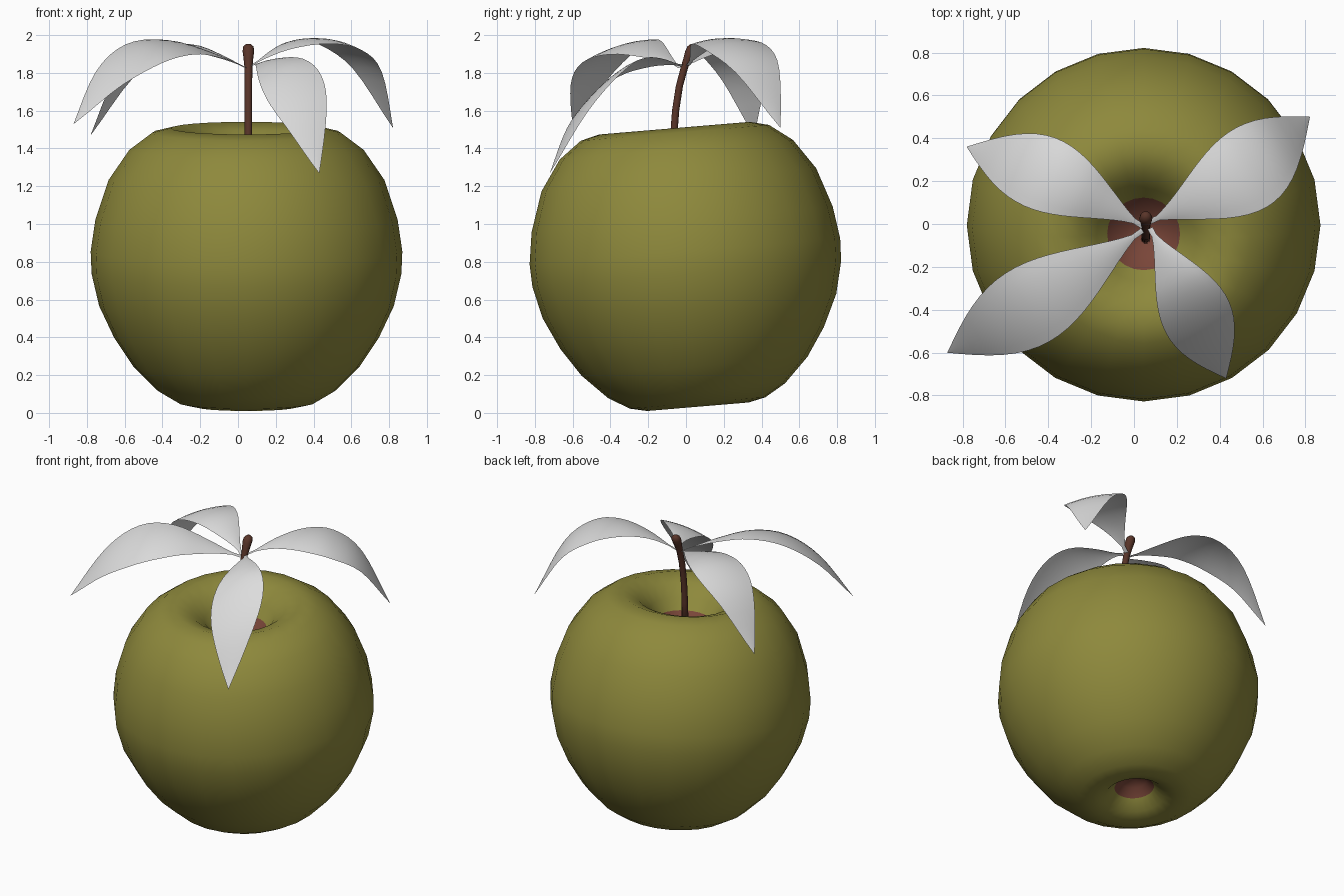
import bpy, math
from mathutils import Matrix, Vector

if "Cube" in bpy.data.objects:
    bpy.data.objects.remove(bpy.data.objects["Cube"])


def material(name, color):
    m = bpy.data.materials.new(name)
    m.diffuse_color = (*color, 1)
    m.use_nodes = True
    m.node_tree.nodes["Principled BSDF"].inputs["Base Color"].default_value = m.diffuse_color
    return m


GREEN = material("olive green skin", (0.27, 0.25, 0.045))
BROWN = material("reddish brown", (0.19, 0.06, 0.04))
STEM = material("dark brown stem", (0.10, 0.035, 0.022))
LEAF = material("pale grey leaf", (0.72, 0.72, 0.72))


def make(name, verts, faces, mats):
    me = bpy.data.meshes.new(name)
    me.from_pydata(verts, [], faces)
    for m in mats:
        me.materials.append(m)
    for p in me.polygons:
        p.use_smooth = True
    ob = bpy.data.objects.new(name, me)
    bpy.context.collection.objects.link(ob)
    return ob


def lathe(name, rings, n, mats):
    """Stack of rings (cx, cy, z, radius) from bottom to top, closed at both ends."""
    verts = [(cx + r * math.cos(2 * math.pi * k / n), cy + r * math.sin(2 * math.pi * k / n), z)
             for cx, cy, z, r in rings for k in range(n)]
    faces = []
    for i in range(len(rings) - 1):
        for k in range(n):
            a, b = i * n + k, i * n + (k + 1) % n
            faces.append((a, b, b + n, a + n))
    last = (len(rings) - 1) * n
    faces.append(tuple(reversed(range(n))))
    faces.append(tuple(range(last, last + n)))
    return make(name, verts, faces, mats)


# Apple body: turned profile with a dimple at each end, tilted towards the front
profile = [(.02, -.60), (.08, -.62), (.125, -.67), (.19, -.73), (.27, -.755), (.36, -.735),
           (.47, -.67), (.60, -.54), (.70, -.39), (.78, -.22), (.82, -.05), (.825, .07),
           (.80, .24), (.73, .45), (.62, .61), (.50, .70), (.40, .725), (.30, .69),
           (.22, .62), (.17, .55), (.08, .48), (.02, .46)]
apple = lathe("apple_body", [(0, 0, h, r) for r, h in profile], 24, [GREEN, BROWN])
for p in apple.data.polygons:
    c = p.center
    if math.hypot(c.x, c.y) < 0.17 and -0.68 < c.z < 0.56:
        p.material_index = 1          # brown core at the bottom of the dimples
apple.data.transform(Matrix.Translation((.045, 0, .785)) @ Matrix.Rotation(math.radians(4.8), 4, 'X'))

# Stem: thin, bending backwards, with a knobbly end
lathe("stem", [(.055, -.07, 1.22, .022), (.055, -.066, 1.45, .02), (.055, -.055, 1.6, .02),
               (.055, -.035, 1.73, .02), (.055, -.008, 1.83, .021), (.055, .012, 1.88, .026),
               (.055, .025, 1.915, .031), (.055, .033, 1.94, .027), (.055, .036, 1.953, .012)],
      10, [STEM])


def smooth_interp(vals, t):
    """Catmull-Rom through evenly spaced values."""
    n = len(vals) - 1
    i = min(int(t * n), n - 1)
    f = t * n - i
    b, c = vals[i], vals[i + 1]
    a = vals[i - 1] if i else 2 * b - c
    d = vals[i + 2] if i + 2 <= n else 2 * c - b
    return b + .5 * f * (c - a + f * (2 * a - 5 * b + 4 * c - d + f * (3 * (b - c) + d - a)))


def leaf(name, base, tip, heights, width, shift, roll):
    """Arching leaf sheet; roll is the sideways slope, shift bows it sideways."""
    base, tip = Vector(base), Vector(tip)
    u = (tip - base).normalized()
    side = Vector((-u.y, u.x))
    rows, cols = 20, 8
    verts = []
    for i in range(rows + 1):
        t = i / rows
        w = max(width * math.sin(math.pi * t ** 1.3), .012 * (1 - t) + .001)
        off = shift * math.sin(math.pi * t)
        mid = base.lerp(tip, t)
        for j in range(cols + 1):
            s = 2 * j / cols - 1
            d = off + s * w
            p = mid + side * d
            verts.append((p.x, p.y, smooth_interp(heights, t) + roll * d - .12 * w * s * s))
    c = cols + 1
    faces = [(i * c + j, (i + 1) * c + j, (i + 1) * c + j + 1, i * c + j + 1)
             for i in range(rows) for j in range(cols)]
    ob = make(name, verts, faces, [LEAF])
    ob.data.flip_normals()            # upper side faces outwards
    return ob


# Four leaves fanning out from the stem
leaf("leaf_front_left", (.04, -.03), (-.87, -.60), (1.83, 1.91, 1.96, 1.93, 1.79, 1.53), .19, .02, -.25)
leaf("leaf_back_left", (.04, -.01), (-.78, .36), (1.83, 1.90, 1.95, 1.92, 1.78, 1.47), .175, -.035, -.05)
leaf("leaf_back_right", (.07, .01), (.82, .50), (1.84, 1.94, 1.985, 1.96, 1.83, 1.51), .195, -.05, .06)
leaf("leaf_front_right", (.075, -.02), (.43, -.72), (1.84, 1.86, 1.84, 1.74, 1.56, 1.27), .165, .01, .35)
